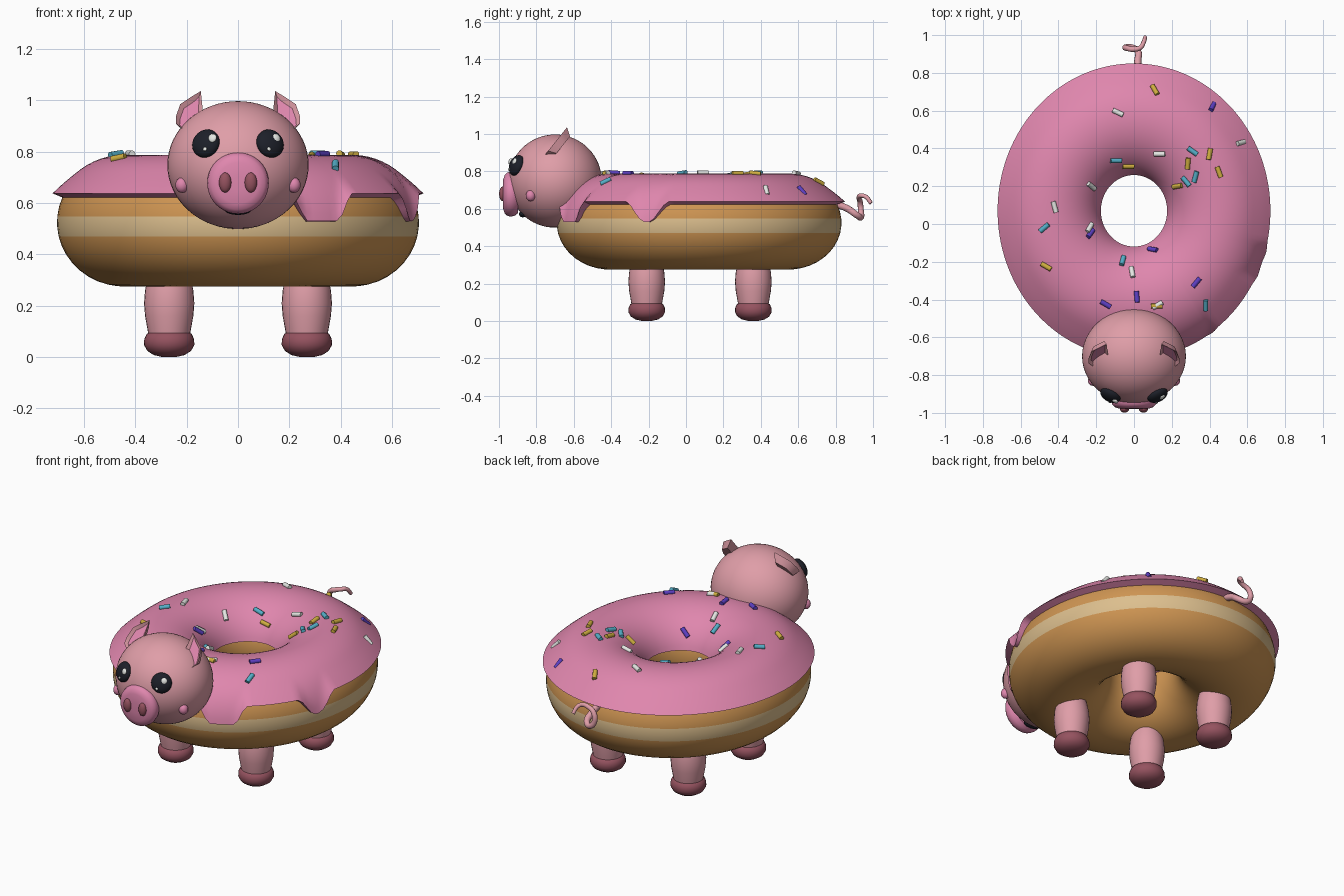
import bpy, bmesh, math
from mathutils import Vector

if "Cube" in bpy.data.objects:
    bpy.data.objects.remove(bpy.data.objects["Cube"])

COLORS = {
    "icing_pink": (0.74, 0.24, 0.42), "skin_pink": (0.74, 0.34, 0.39),
    "dough_orange": (0.62, 0.30, 0.085), "cream": (0.72, 0.52, 0.27),
    "hoof_rose": (0.30, 0.085, 0.115), "eye_black": (0.012, 0.014, 0.022),
    "white": (0.78, 0.80, 0.77), "yellow": (0.62, 0.42, 0.05),
    "blue": (0.09, 0.43, 0.58), "purple": (0.11, 0.05, 0.55),
}
MAT = {}
for key, rgb in COLORS.items():
    MAT[key] = bpy.data.materials.new(key)
    MAT[key].diffuse_color = (*rgb, 1)

# Ring dimensions
CY, CZ, MAJOR, RX, RZ, STRETCH = 0.07, 0.525, 0.4425, 0.2625, 0.25, 1.08


def finish(name, bm, mats, smooth=40):
    bmesh.ops.recalc_face_normals(bm, faces=bm.faces)
    me = bpy.data.meshes.new(name)
    bm.to_mesh(me)
    bm.free()
    ob = bpy.data.objects.new(name, me)
    bpy.context.collection.objects.link(ob)
    for m in mats:
        me.materials.append(MAT[m])
    if smooth:
        bpy.ops.object.select_all(action='DESELECT')
        ob.select_set(True)
        bpy.context.view_layer.objects.active = ob
        bpy.ops.object.shade_smooth_by_angle(angle=math.radians(smooth))
    return ob


def ellipsoid(name, mat, loc, radii, aim=None, seg=32, rings=20):
    """Sphere scaled by radii; local z is turned towards aim when given."""
    bm = bmesh.new()
    bmesh.ops.create_uvsphere(bm, u_segments=seg, v_segments=rings, radius=1)
    bmesh.ops.scale(bm, vec=radii, verts=bm.verts)
    ob = finish(name, bm, [mat])
    ob.location = loc
    if aim is not None:
        ob.rotation_euler = Vector(aim).to_track_quat('Z', 'Y').to_euler()
    return ob


def lathe(name, mat, profile, loc, seg=28, scale=(1, 1, 1), rot=(0, 0, 0)):
    """Spin (radius, height) points around local z and cap the ends."""
    bm = bmesh.new()
    rings = [[bm.verts.new((r * math.cos(2 * math.pi * i / seg),
                            r * math.sin(2 * math.pi * i / seg), h))
              for i in range(seg)] for r, h in profile]
    for a, b in zip(rings, rings[1:]):
        for i in range(seg):
            j = (i + 1) % seg
            bm.faces.new((a[i], a[j], b[j], b[i]))
    bm.faces.new(rings[0])
    bm.faces.new(rings[-1])
    ob = finish(name, bm, [mat])
    ob.location, ob.scale, ob.rotation_euler = loc, scale, rot
    return ob


def ring_point(theta, phi, off):
    rho = MAJOR + (RX + off) * math.cos(phi)
    return (rho * math.sin(theta), CY - rho * math.cos(theta) * STRETCH,
            CZ + (RZ + off) * math.sin(phi))


def ring_mesh(name, mats, section, seg, band=0):
    """Sweep a closed section(theta) around the ring; first rows get material 1."""
    bm = bmesh.new()
    loops = []
    for i in range(seg):
        th = 2 * math.pi * i / seg
        loops.append([bm.verts.new(ring_point(th, p, o)) for p, o in section(th)])
    n = len(loops[0])
    for i in range(seg):
        a, b = loops[i], loops[(i + 1) % seg]
        for k in range(n):
            f = bm.faces.new((a[k], b[k], b[(k + 1) % n], a[(k + 1) % n]))
            f.material_index = 1 if k < band else 0
    return finish(name, bm, mats)


# Dough ring with cream stripe around the outside
ring_mesh("dough_ring", ["dough_orange", "cream"],
          lambda th: [(math.radians(-12.6 + 9 * k), 0) for k in range(40)], 96, band=2)


# Icing with a flared lip and two drips
def drip(theta):
    d = math.degrees(theta)
    best = 0
    for a, b, c, e in ((17, 21.5, 33, 37), (61, 67, 71, 77)):
        if a < d < e:
            best = max(best, min(1, (d - a) / (b - a), (e - d) / (e - c)))
    return best


def icing_section(theta):
    k = drip(theta)
    start = math.asin((0.622 - 0.093 * k - CZ) / RZ)
    end = math.radians(166)
    pts = []
    for i in range(25):
        p = start + (end - start) * i / 24
        lip = max(0, 1 - (p - start) / math.radians(28)) ** 2
        pts.append((p, 0.013 + (0.028 - 0.022 * k) * lip))
    return pts + [(end, -0.012), (math.radians(90), -0.03), (start, -0.012)]


ring_mesh("icing", ["icing_pink"], icing_section, 180)

# Legs and hooves
for sx, side in ((-1, "left"), (1, "right")):
    for y, end in ((-0.21, "front"), (0.36, "back")):
        lathe(f"{end}_{side}_leg", "skin_pink",
              [(0.078, 0.07), (0.085, 0.11), (0.094, 0.16), (0.098, 0.21),
               (0.094, 0.26), (0.086, 0.30), (0.07, 0.36)], (sx * 0.268, y, 0))
        lathe(f"{end}_{side}_hoof", "hoof_rose",
              [(0.025, 0.0), (0.06, 0.008), (0.085, 0.024), (0.098, 0.047),
               (0.097, 0.07), (0.088, 0.09), (0.07, 0.1)], (sx * 0.268, y, 0))

# Head
HC, HR = Vector((0, -0.70, 0.748)), Vector((0.275, 0.25, 0.249))
ellipsoid("head", "skin_pink", HC, HR, seg=48, rings=32)


def on_head(x, z):
    """Point and outward normal on the front of the head."""
    u, w = (x - HC.x) / HR.x, (z - HC.z) / HR.z
    v = -math.sqrt(max(0, 1 - u * u - w * w))
    n = Vector((u / HR.x, v / HR.y, w / HR.z)).normalized()
    return Vector((x, HC.y + HR.y * v, z)), n


# Snout, nostrils and mouth
lathe("snout", "icing_pink",
      [(0.10, -0.04), (0.116, -0.02), (0.12, 0.0), (0.116, 0.018),
       (0.103, 0.032), (0.08, 0.040), (0.03, 0.043)],
      (0, -0.937, 0.678), seg=40, rot=(math.pi / 2, 0, 0))
ellipsoid("mouth", "eye_black", (0, -0.873, 0.572), (0.05, 0.02, 0.018))

for s, side in ((-1, "left"), (1, "right")):
    ellipsoid(f"{side}_nostril", "hoof_rose", (s * 0.05, -0.98, 0.68),
              (0.024, 0.019, 0.039), seg=20, rings=12)
    # Eye with two highlights
    p, n = on_head(s * 0.125, 0.832)
    ellipsoid(f"{side}_eye", "eye_black", p, (0.057, 0.057, 0.032), aim=n)
    for label, dx, dz, r, out in (("large", 0.024, 0.018, 0.018, 0.026),
                                  ("small", -0.004, -0.025, 0.008, 0.028)):
        q, m = on_head(s * 0.125 + dx - s * 0.012, 0.832 + dz - 0.006)
        ellipsoid(f"{side}_{label}_highlight", "white", q + n * out,
                  (r, r, r * 0.5), aim=n, seg=16, rings=10)
    # Cheek
    p, n = on_head(s * 0.218, 0.67)
    ellipsoid(f"{side}_cheek", "icing_pink", p, (0.026, 0.026, 0.03), seg=20, rings=12)
    # Ear: leaning leaf shape with a sunken pink inside
    outline = [(0.205, 0.88), (0.242, 0.91), (0.241, 0.94), (0.225, 0.985),
               (0.185, 1.012), (0.145, 1.036), (0.138, 0.97), (0.14, 0.91)]
    bm = bmesh.new()
    front = [Vector((s * x, -0.745 + 0.8 * (z - 0.9), z)) for x, z in outline]
    mid = sum(front, Vector()) / len(front)
    back = [mid + (v - mid) * 0.72 + Vector((0, 0.034, -0.027)) for v in front]
    fv = [bm.verts.new(v) for v in front]
    bv = [bm.verts.new(v) for v in back]
    face = bm.faces.new(fv)
    bm.faces.new(bv)
    for i in range(len(fv)):
        j = (i + 1) % len(fv)
        bm.faces.new((fv[i], fv[j], bv[j], bv[i]))
    bmesh.ops.recalc_face_normals(bm, faces=bm.faces)
    bmesh.ops.inset_region(bm, faces=[face], thickness=0.016, depth=0)
    face.material_index = 1
    bmesh.ops.translate(bm, verts=face.verts, vec=(0, 0.012, -0.01))
    finish(f"{side}_ear", bm, ["skin_pink", "icing_pink"], smooth=35)

# Curly tail
cu = bpy.data.curves.new("tail", 'CURVE')
cu.dimensions, cu.bevel_depth, cu.bevel_resolution = '3D', 0.019, 3
cu.resolution_u, cu.use_fill_caps = 6, True
path = [(0.02, 0.80, 0.625), (0.02, 0.865, 0.60), (0.02, 0.915, 0.565),
        (-0.015, 0.935, 0.555), (-0.045, 0.935, 0.59), (-0.035, 0.93, 0.64),
        (0.0, 0.925, 0.66), (0.035, 0.935, 0.67), (0.05, 0.96, 0.665),
        (0.06, 0.99, 0.63)]
sp = cu.splines.new('BEZIER')
sp.bezier_points.add(len(path) - 1)
for i, (bp, co) in enumerate(zip(sp.bezier_points, path)):
    bp.co = co
    bp.handle_left_type = bp.handle_right_type = 'AUTO'
    bp.radius = 1.05 - 0.055 * i
cu.materials.append(MAT["skin_pink"])
bpy.context.collection.objects.link(bpy.data.objects.new("tail", cu))

# Sprinkles: x, y and turn in degrees, laid on the icing
SPRINKLES = {
    "yellow": [(.11, .71, -60), (-.03, .305, 0), (.285, .32, 85), (.23, .2, 10),
               (.4, .37, 80), (.45, .275, -70), (-.465, -.225, -30), (.12, -.435, 0)],
    "white": [(-.085, .59, -25), (.135, .37, 0), (.565, .43, 15), (-.225, .2, -40),
              (-.42, .09, -75), (-.235, -.02, 60), (-.01, -.255, -80), (.125, -.43, 30)],
    "blue": [(-.095, .335, 0), (.31, .385, -35), (.275, .225, -50), (.325, .25, 75),
             (-.475, -.02, 40), (-.06, -.195, 75), (.38, -.43, 90)],
    "purple": [(.415, .62, 65), (-.23, -.05, 55), (.1, -.135, -10), (.33, -.31, 50),
               (-.15, -.425, -30), (.015, -.385, -85)],
}


def icing_top(x, y):
    t = (math.hypot(x, (y - CY) / STRETCH) - MAJOR) / (RX + 0.013)
    return Vector((x, y, CZ + (RZ + 0.013) * math.sqrt(max(0.02, 1 - t * t))))


for color, spots in SPRINKLES.items():
    for i, (x, y, deg) in enumerate(spots):
        dx, dy = 0.02 * math.cos(math.radians(deg)), 0.02 * math.sin(math.radians(deg))
        aim = icing_top(x + dx, y + dy) - icing_top(x - dx, y - dy)
        ob = lathe(f"{color}_sprinkle_{i + 1}", color, [(0.013, -0.03), (0.013, 0.03)],
                   icing_top(x, y) + Vector((0, 0, 0.005)), seg=10)
        ob.rotation_euler = aim.to_track_quat('Z', 'Y').to_euler()

for m in bpy.data.materials:
    if m.users and not m.is_grease_pencil:
        m.use_nodes = True
        m.node_tree.nodes["Principled BSDF"].inputs["Base Color"].default_value = m.diffuse_color
